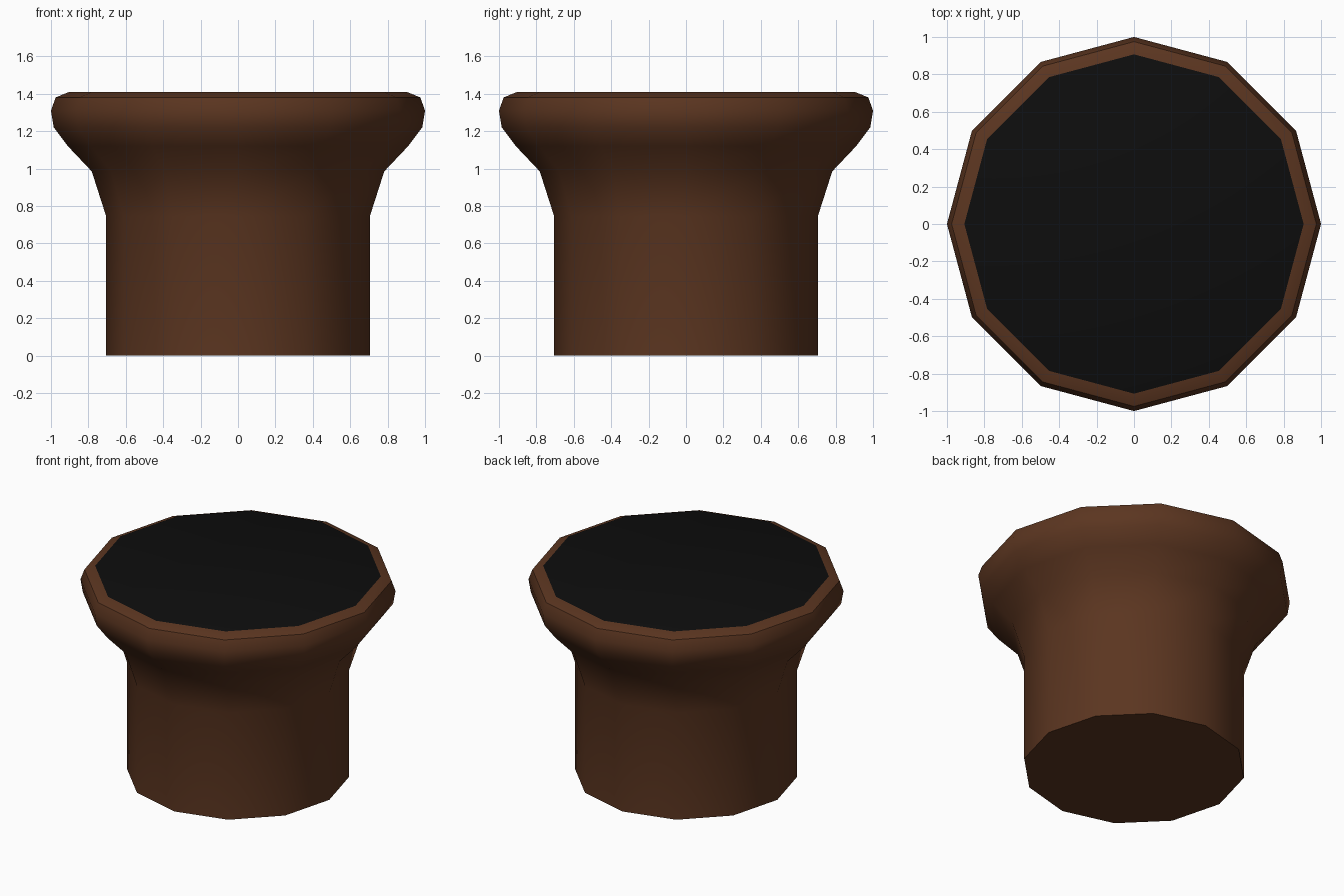
import bpy, bmesh, math

if "Cube" in bpy.data.objects:
    bpy.data.objects.remove(bpy.data.objects["Cube"])

SIDES = 12
# Outline of the knob: radius, height
PROFILE = [(0.705, 0), (0.705, 0.745), (0.782, 0.985), (0.91, 1.12),
           (0.985, 1.22), (1.0, 1.31), (0.975, 1.38), (0.907, 1.408)]


def material(name, color):
    m = bpy.data.materials.new(name)
    m.diffuse_color = (*color, 1)
    m.use_nodes = True
    m.node_tree.nodes["Principled BSDF"].inputs["Base Color"].default_value = m.diffuse_color
    return m


# Turned body with closed ends
bm = bmesh.new()
rings = [[bm.verts.new((r * math.cos(a), r * math.sin(a), z))
          for a in (2 * math.pi * i / SIDES for i in range(SIDES))]
         for r, z in PROFILE]
for low, high in zip(rings, rings[1:]):
    for i in range(SIDES):
        j = (i + 1) % SIDES
        bm.faces.new((low[i], low[j], high[j], high[i]))
bm.faces.new(rings[0][::-1])

# Black top face
top = bm.faces.new(rings[-1])
top.material_index = 1

mesh = bpy.data.meshes.new("knob")
bm.to_mesh(mesh)
bm.free()
mesh.materials.append(material("brown", (0.105, 0.036, 0.0145)))
mesh.materials.append(material("black", (0.004, 0.004, 0.004)))
knob = bpy.data.objects.new("knob", mesh)
bpy.context.collection.objects.link(knob)

# Soft sides, crisp rim and base
bpy.context.view_layer.objects.active = knob
knob.select_set(True)
bpy.ops.object.shade_smooth_by_angle(angle=math.radians(36))
